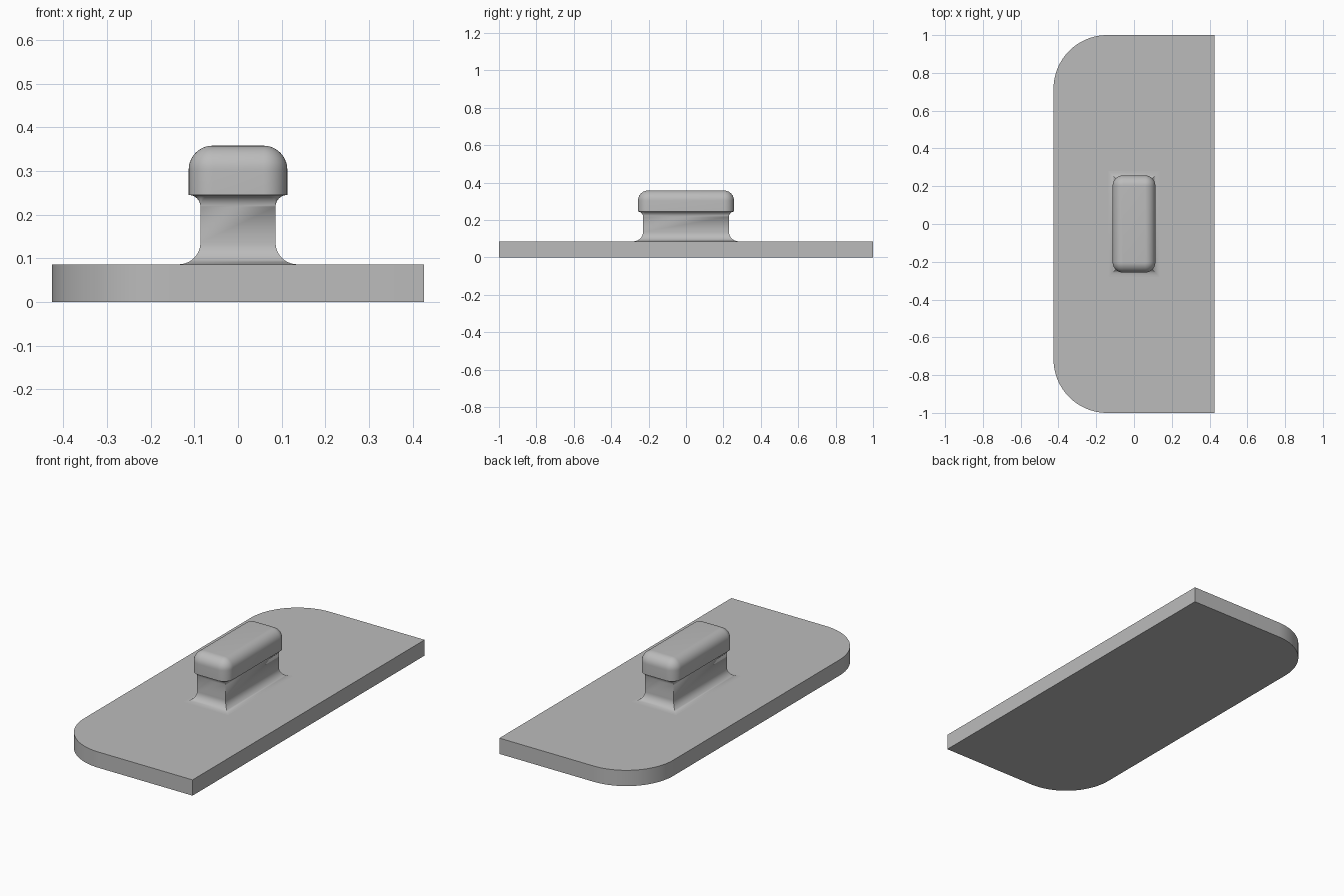
import bpy
import bmesh
from math import sin, cos, pi, radians

cube = bpy.data.objects.get("Cube")
if cube:
    bpy.data.objects.remove(cube)

grey = bpy.data.materials.new("plain grey")
grey.use_nodes = True
colour = (0.5, 0.5, 0.5, 1)
grey.diffuse_color = colour
grey.node_tree.nodes["Principled BSDF"].inputs["Base Color"].default_value = colour

STEPS = 10
TOP = 0.086       # top of the plate
NECK = 0.245      # underside of the cap
HEIGHT = 0.358


def finish(name, bm):
    bmesh.ops.recalc_face_normals(bm, faces=bm.faces)
    mesh = bpy.data.meshes.new(name)
    bm.to_mesh(mesh)
    bm.free()
    mesh.materials.append(grey)
    obj = bpy.data.objects.new(name, mesh)
    bpy.context.collection.objects.link(obj)
    bpy.ops.object.select_all(action='DESELECT')
    obj.select_set(True)
    bpy.context.view_layer.objects.active = obj
    bpy.ops.object.shade_smooth_by_angle(angle=radians(35))
    return obj


def ring(bm, hx, hy, r, z):
    """Rounded rectangle of vertices at height z."""
    verts = []
    for k, (sx, sy) in enumerate([(1, 1), (-1, 1), (-1, -1), (1, -1)]):
        for i in range(STEPS + 1):
            a = (k + i / STEPS) * pi / 2
            verts.append(bm.verts.new((sx * (hx - r) + r * cos(a),
                                       sy * (hy - r) + r * sin(a), z)))
    return verts


def loft(name, sections):
    bm = bmesh.new()
    rings = [ring(bm, *s) for s in sections]
    for lower, upper in zip(rings, rings[1:]):
        for i in range(len(lower)):
            j = (i + 1) % len(lower)
            bm.faces.new((lower[i], lower[j], upper[j], upper[i]))
    bm.faces.new(rings[0][::-1])
    bm.faces.new(rings[-1])
    bmesh.ops.remove_doubles(bm, verts=bm.verts, dist=1e-5)
    return finish(name, bm)


arc = [i / STEPS * pi / 2 for i in range(STEPS + 1)]

# Base plate with two rounded corners on its right side
bm = bmesh.new()
bmesh.ops.create_cube(bm, size=1)
for v in bm.verts:
    v.co = (v.co.x * 0.852, v.co.y * 2, (v.co.z + 0.5) * TOP)
corners = [e for e in bm.edges
           if all(v.co.x < 0 for v in e.verts)
           and abs(e.verts[0].co.z - e.verts[1].co.z) > 0.01]
bmesh.ops.bevel(bm, geom=corners, offset=0.284, offset_type='OFFSET',
                segments=24, profile=0.5, affect='EDGES')
finish("base_plate", bm)

# Stem: mitred flare at the foot, small rounded flare under the cap
SX, SY = 0.086, 0.23
FOOT, LIP = 0.05, 0.027
foot = [(SX + FOOT * (1 - sin(a)), SY + FOOT * (1 - sin(a)), 0,
         TOP + FOOT * (1 - cos(a))) for a in arc]
lip = [(SX + LIP * (1 - cos(a)), SY + LIP * (1 - cos(a)),
        0.055 * (1 - cos(a)), NECK - LIP * (1 - sin(a))) for a in arc]
loft("stem", foot + lip)

# Cap: block with rounded top edges and rounded upright corners
CX, CY, R = 0.113, 0.257, 0.055
dome = [(CX - R * (1 - cos(a)), CY - R * (1 - cos(a)), R * cos(a),
         HEIGHT - R * (1 - sin(a))) for a in arc]
loft("cap", [(CX, CY, R, NECK)] + dome)
